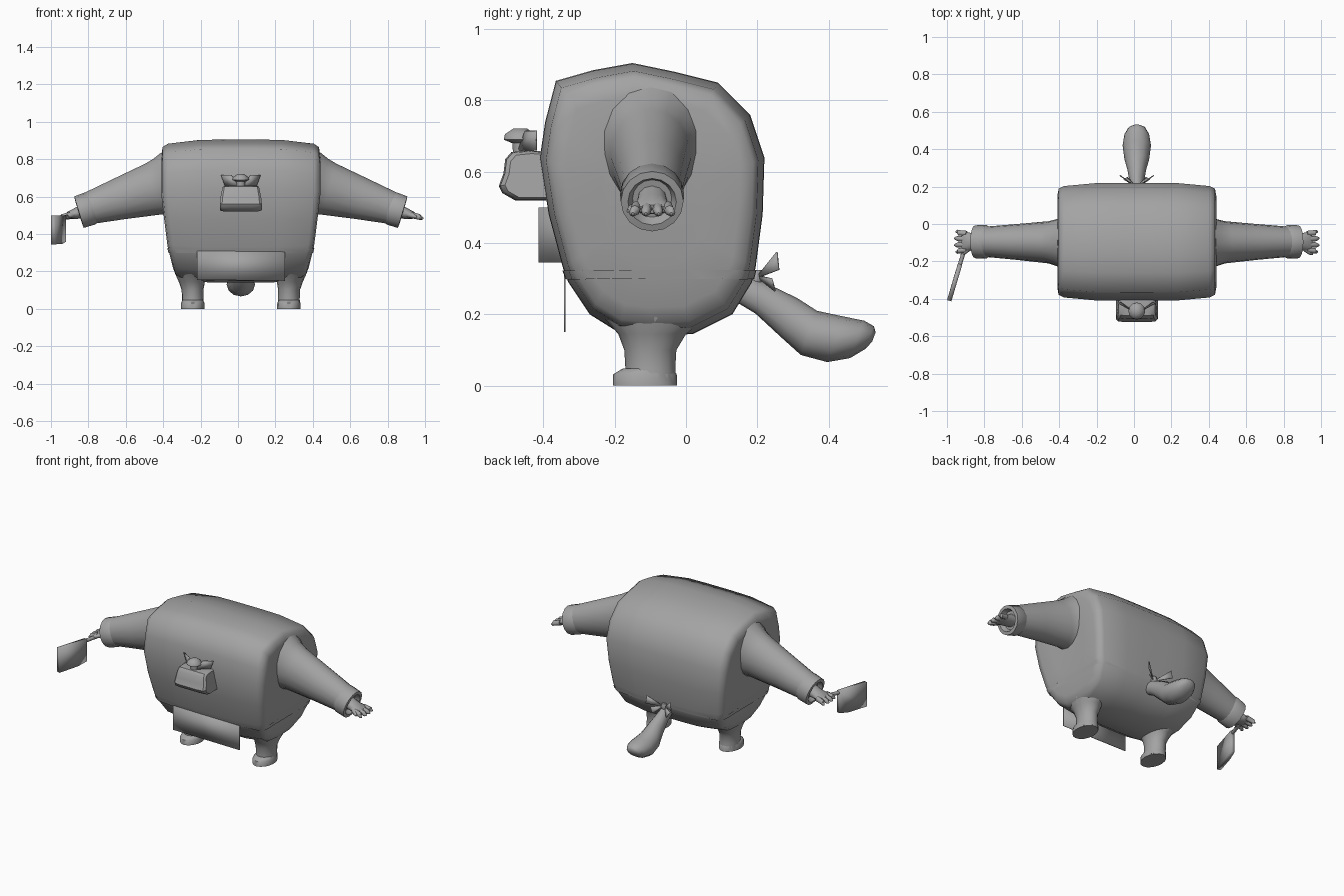
import bpy, bmesh, math
from mathutils import Vector as V

cube = bpy.data.objects.get("Cube")
if cube:
    bpy.data.objects.remove(cube, do_unlink=True)

grey = bpy.data.materials.new("plain grey")
grey.use_nodes = True
COLOUR = (0.37, 0.37, 0.37, 1)
grey.diffuse_color = COLOUR
grey.node_tree.nodes["Principled BSDF"].inputs["Base Color"].default_value = COLOUR
MID = 0.015  # symmetry line of the figure


def finish(name, bm, angle=50):
    bmesh.ops.recalc_face_normals(bm, faces=bm.faces)
    mesh = bpy.data.meshes.new(name)
    bm.to_mesh(mesh)
    bm.free()
    mesh.materials.append(grey)
    ob = bpy.data.objects.new(name, mesh)
    bpy.context.collection.objects.link(ob)
    bpy.ops.object.select_all(action='DESELECT')
    ob.select_set(True)
    bpy.context.view_layer.objects.active = ob
    bpy.ops.object.shade_smooth_by_angle(angle=math.radians(angle))
    return ob


def loft(rings):
    bm = bmesh.new()
    loops = [[bm.verts.new(p) for p in ring] for ring in rings]
    n = len(loops[0])
    for a, b in zip(loops, loops[1:]):
        for i in range(n):
            j = (i + 1) % n
            bm.faces.new((a[i], a[j], b[j], b[i]))
    bm.faces.new(loops[0])
    bm.faces.new(loops[-1])
    return bm


def tube(name, stations, u, v, n=12, angle=50):
    """Stations are (centre, radius along u, radius along v)."""
    u, v = V(u).normalized(), V(v).normalized()
    turns = [math.tau * i / n for i in range(n)]
    rings = [[V(c) + u * ru * math.cos(t) + v * rv * math.sin(t) for t in turns]
             for c, ru, rv in stations]
    return finish(name, loft(rings), angle)


def plate(name, points, thick=0.005):
    bm = bmesh.new()
    bm.faces.new([bm.verts.new(p) for p in points])
    ob = finish(name, bm, 20)
    mod = ob.modifiers.new("thickness", 'SOLIDIFY')
    mod.thickness, mod.offset = thick, 0
    return ob


# Barrel body: side outline lofted across the width
outline = [(-.15, .905), (-.03, .88), (.09, .85), (.18, .76), (.22, .64), (.215, .48),
           (.195, .33), (.185, .29), (.13, .2), (.02, .145), (-.1, .14), (-.19, .15),
           (-.27, .2), (-.33, .29), (-.345, .33), (-.385, .48), (-.41, .64),
           (-.395, .74), (-.365, .855), (-.26, .885)]


def body_mesh():
    half = [(.42, .45), (.425, .78), (.418, .9), (.39, .945), (.22, .995), (.08, 1)]
    stations = [(-x, s) for x, s in half] + [(x, s) for x, s in reversed(half)]
    rings = []
    for x, s in stations:
        ring = []
        for y, z in outline:
            y, z = -.095 + (y + .095) * s, .5 + (z - .5) * s
            pinch = min(1, .92 + (z - .33) * .3) if z > .33 else .92 - (.33 - z) * .6
            ring.append(V((MID + x * pinch, y, z)))
        rings.append(ring)
    return loft(rings)


finish("body", body_mesh(), 60)

# Thin waistband cut from the body's own surface
band = body_mesh()
bmesh.ops.recalc_face_normals(band, faces=band.faces)
for height, up in ((.325, 1), (.3, -1)):
    geom = band.verts[:] + band.edges[:] + band.faces[:]
    bmesh.ops.bisect_plane(band, geom=geom, plane_co=(0, 0, height),
                           plane_no=(0, 0, up), clear_outer=True)
band.normal_update()
for vert, normal in [(w, w.normal.copy()) for w in band.verts]:
    vert.co += normal * .004
finish("waistband", band)

# Arms, cuffs, hands, legs and feet on both sides
for side, label in ((1, "left"), (-1, "right")):
    def at(x, y, z):
        return (MID + side * x, y, z)

    across, slant = (0, 1, 0), (side * .29, 0, .957)
    tube(label + "_arm", [(at(.37, -.1, .66), .16, .185), (at(.42, -.1, .652), .128, .158),
                          (at(.47, -.098, .64), .113, .142), (at(.65, -.096, .587), .095, .112),
                          (at(.82, -.095, .535), .08, .085)], across, slant, 16)
    tube(label + "_cuff", [(at(.78, -.095, .545), .075, .075), (at(.805, -.095, .537), .09, .09),
                           (at(.865, -.095, .517), .088, .088), (at(.867, -.095, .516), .068, .068),
                           (at(.84, -.095, .525), .055, .055)], across, slant, 16)
    tube(label + "_palm", [(at(.83, -.095, .527), .04, .04), (at(.88, -.095, .51), .045, .03),
                           (at(.92, -.095, .5), .055, .02), (at(.935, -.095, .495), .045, .012)],
         across, slant)
    for i in range(4):
        y = -.095 + (i - 1.5) * .029
        tip = -.095 + (i - 1.5) * .036
        reach = .98 - .008 * abs(i - 1.5)
        tube(f"{label}_finger_{i + 1}",
             [(at(.91, y, .502), .015, .017), (at(.955, (y + tip) / 2, .491), .014, .015),
              (at(reach - .01, tip, .485), .011, .011), (at(reach, tip, .482), .004, .004)],
             across, slant, 8)
    tube(label + "_thumb", [(at(.89, -.125, .505), .018, .015), (at(.92, -.15, .497), .014, .013),
                            (at(.94, -.162, .49), .005, .005)], across, slant, 8)

    tube(label + "_leg", [(at(.257, -.098, 0.005), .06, .072), (at(.257, -.1, .05), .058, .07),
                          (at(.258, -.1, .1), .058, .073), (at(.262, -.095, .145), .07, .095),
                          (at(.265, -.085, .19), .087, .145), (at(.26, -.08, .25), .105, .2),
                          (at(.25, -.08, .31), .12, .23)], (1, 0, 0), (0, 1, 0), 16)
    tube(label + "_foot", [(at(.257, -.115, 0), .063, .09), (at(.257, -.115, .032), .062, .089),
                           (at(.257, -.108, .048), .054, .07)], (1, 0, 0), (0, 1, 0), 16)

# Tail, swelling towards a rounded end
tube("tail", [((MID, .15, .275), .03, .04), ((MID, .21, .245), .036, .045),
              ((MID, .29, .19), .05, .06), ((MID, .345, .148), .066, .066),
              ((MID, .42, .13), .076, .068), ((MID, .48, .13), .066, .056),
              ((MID, .515, .135), .045, .034), ((MID, .527, .137), .02, .014)],
     (1, 0, 0), (0, .35, .94))

# Apron sheet at the front, bow at the back
plate("apron", [(-.22, -.34, .31), (.25, -.34, .305), (.25, -.34, .15), (-.22, -.34, .155)])
for side in (1, -1):
    plate("bow_loop", [(MID, .195, .3), (MID + side * .085, .255, .375),
                       (MID + side * .09, .26, .325)])
    plate("bow_end", [(MID, .195, .31), (MID + side * .05, .25, .265),
                      (MID + side * .07, .24, .3)])
tube("bow_knot", [((MID, .195, .285), .015, .015), ((MID, .2, .305), .022, .018),
                  ((MID, .2, .325), .012, .012)], (1, 0, 0), (0, 1, 0), 8)

# Chest pouch with a tied top
pouch = [(-.38, .52), (-.48, .52), (-.515, .54), (-.525, .56), (-.512, .595),
         (-.507, .635), (-.49, .655), (-.44, .66), (-.38, .655)]
rings = []
for x, s in ((-.112, .88), (-.1, .97), (-.06, 1), (.06, 1), (.1, .97), (.112, .88)):
    rings.append([V((MID + x * (1 - max(0, z - .58) * 1.6), -.38 + (y + .38) * s,
                     .585 + (z - .585) * s)) for y, z in pouch])
finish("pouch", loft(rings), 35)
tube("pouch_knob", [((MID, -.46, .65), .025, .025), ((MID, -.463, .68), .022, .024),
                    ((MID, -.465, .69), .045, .046), ((MID, -.465, .705), .04, .043),
                    ((MID, -.465, .722), .015, .018)], (1, 0, 0), (0, 1, 0))
for side in (1, -1):
    plate("pouch_tie", [(MID + side * .015, -.47, .66), (MID + side * .05, -.45, .715),
                        (MID + side * .105, -.42, .715), (MID + side * .085, -.42, .66)])

# Broad blade held in the right hand
blade = plate("blade", [(-.988, -.41, .5), (-.93, -.215, .5), (-.93, -.215, .36),
                        (-.95, -.28, .347), (-.988, -.41, .345)], .024)
tube("blade_handle", [((-.935, -.23, .487), .011, .012), ((-.915, -.165, .49), .011, .012),
                      ((-.9, -.11, .493), .013, .014)], (1, -.3, 0), (0, 0, 1), 8)
